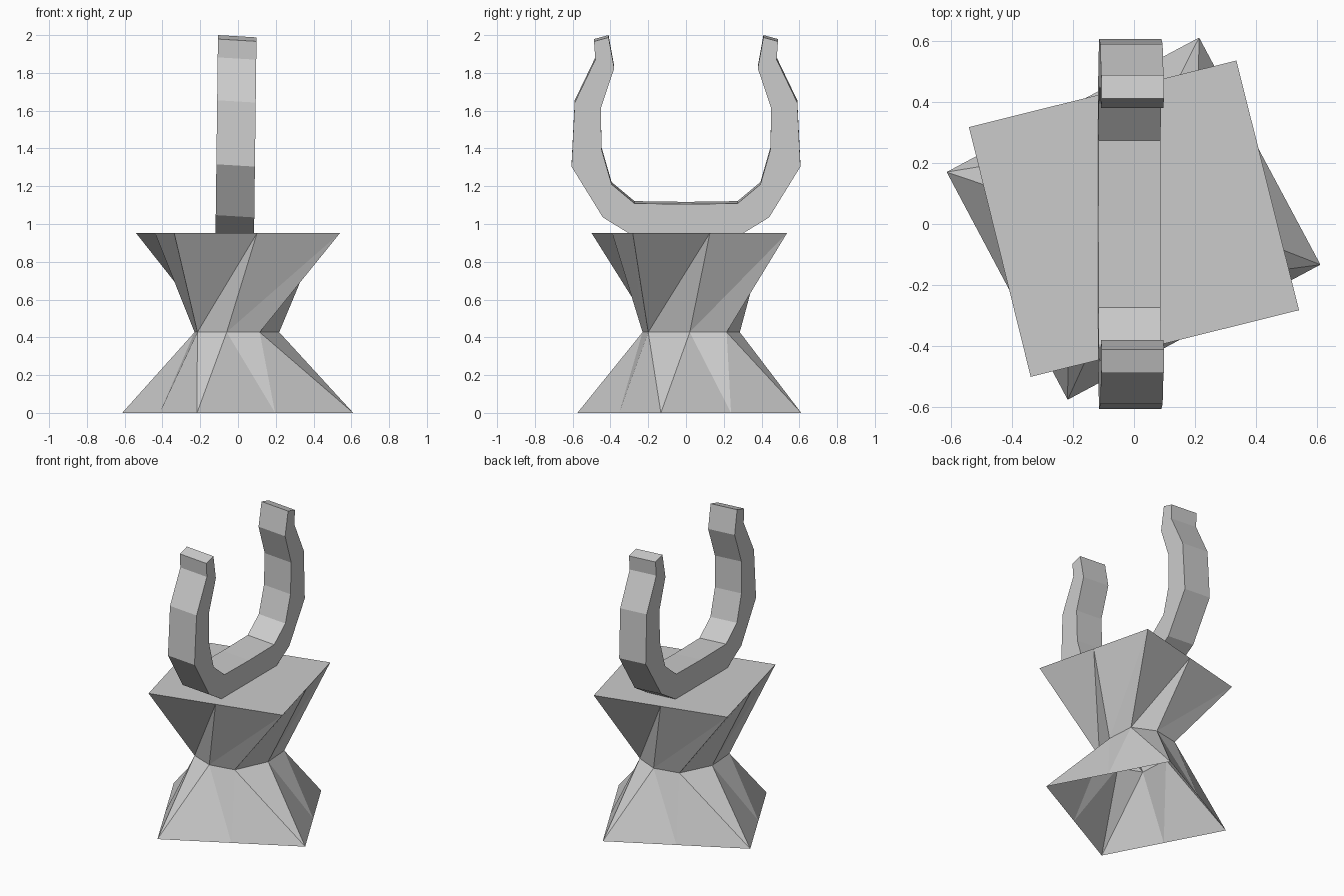
import bpy

if "Cube" in bpy.data.objects:
    bpy.data.objects.remove(bpy.data.objects["Cube"])


def make_object(name, verts, faces):
    mesh = bpy.data.meshes.new(name)
    mesh.from_pydata(verts, [], faces)
    mesh.update()
    obj = bpy.data.objects.new(name, mesh)
    bpy.context.collection.objects.link(obj)
    return obj


def with_midpoints(corners):
    """Square outline with a midpoint after each corner (8 points)."""
    out = []
    for i, a in enumerate(corners):
        b = corners[(i + 1) % 4]
        out += [a, ((a[0] + b[0]) / 2, (a[1] + b[1]) / 2)]
    return out


# Twisted pedestal: bottom square (open), eight-sided waist, top square
bottom = with_midpoints([(-0.217, -0.575), (0.61, -0.133), (0.213, 0.61), (-0.613, 0.17)])
bottom = bottom[-1:] + bottom[:-1]
waist = [(-0.215, -0.17), (-0.06, -0.23), (0.115, -0.20), (0.218, 0.02),
         (0.205, 0.215), (0.05, 0.285), (-0.125, 0.25), (-0.23, 0.04)]
top = with_midpoints([(-0.338, -0.50), (0.54, -0.282), (0.335, 0.535), (-0.54, 0.317)])

verts = [(x, y, z) for ring, z in ((bottom, 0), (waist, 0.427), (top, 0.952)) for x, y in ring]
faces = []
for i in range(8):
    j = (i + 1) % 8
    # lower flare
    faces += [(i, j, 8 + i), (j, 8 + j, 8 + i)]
    # upper flare
    faces += [(8 + i, 8 + j, 16 + j), (8 + i, 16 + j, 16 + i)]
faces.append(tuple(range(16, 24)))
make_object("twisted_pedestal", verts, faces)

# Horseshoe cradle: half profile (y, z), outside and inside, mirrored across y
outer = [(0, 0.94), (0.275, 0.94), (0.44, 1.041), (0.606, 1.31), (0.589, 1.649),
         (0.48, 1.876), (0.487, 1.973)]
inner = [(0, 1.111), (0.273, 1.115), (0.394, 1.216), (0.447, 1.40), (0.451, 1.619),
         (0.38, 1.83), (0.41, 1.994)]


def mirrored(half):
    return [(-y, z) for y, z in half[:0:-1]] + half


out_pts, in_pts = mirrored(outer), mirrored(inner)
n = len(out_pts)
verts = []
for side in (-0.102, 0.102):
    for y, z in out_pts + in_pts:
        # the cradle leans very slightly sideways
        verts.append((-0.017 + side + 0.0125 * (z - 0.95), y, z - 0.06 * side))
R = 2 * n
faces = []
for i in range(n - 1):
    faces += [(i, i + 1, R + i + 1, R + i),                      # outside
              (n + i, R + n + i, R + n + i + 1, n + i + 1),      # inside
              (i, n + i, n + i + 1, i + 1),                      # left
              (R + i, R + i + 1, R + n + i + 1, R + n + i)]      # right
# tips
faces += [(0, R, R + n, n), (n - 1, R - 1, 2 * R - 1, R + n - 1)]
make_object("horseshoe_cradle", verts, faces)
